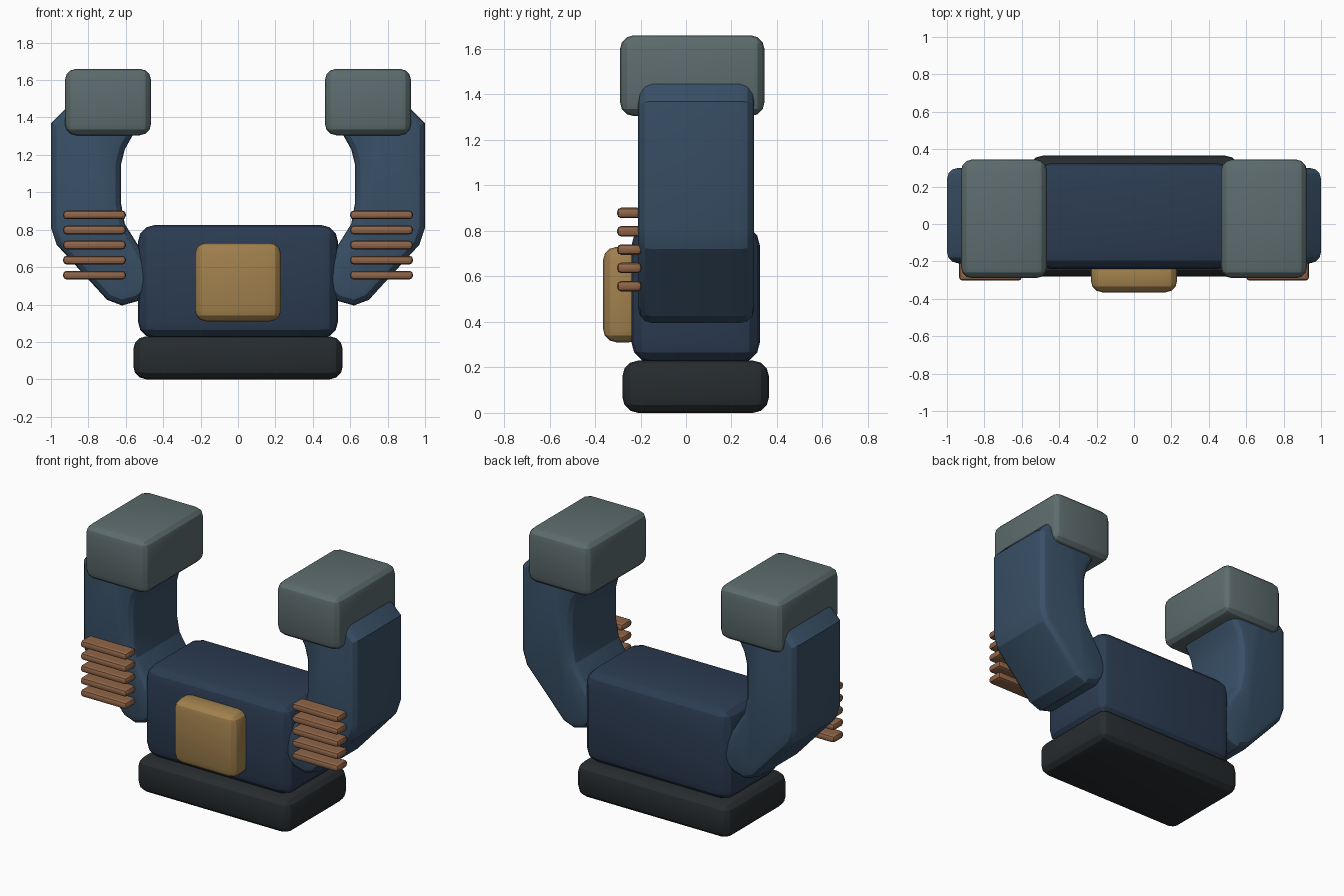
import bpy, bmesh

if "Cube" in bpy.data.objects:
    bpy.data.objects.remove(bpy.data.objects["Cube"])


def material(name, rgb):
    m = bpy.data.materials.new(name)
    m.diffuse_color = (*rgb, 1)
    m.use_nodes = True
    m.node_tree.nodes["Principled BSDF"].inputs["Base Color"].default_value = m.diffuse_color
    return m


NAVY = material("navy", (0.025, 0.045, 0.085))
BLUE = material("blue", (0.04, 0.08, 0.135))
BLACK = material("black", (0.02, 0.025, 0.028))
SLATE = material("slate", (0.11, 0.15, 0.155))
GOLD = material("gold", (0.36, 0.22, 0.075))
COPPER = material("copper", (0.28, 0.13, 0.065))


def finish(name, bm, mat):
    bmesh.ops.recalc_face_normals(bm, faces=bm.faces)
    me = bpy.data.meshes.new(name)
    bm.to_mesh(me)
    bm.free()
    me.materials.append(mat)
    ob = bpy.data.objects.new(name, me)
    bpy.context.collection.objects.link(ob)
    bpy.ops.object.select_all(action='DESELECT')
    bpy.context.view_layer.objects.active = ob
    ob.select_set(True)
    bpy.ops.object.shade_smooth_by_angle(angle=0.35)
    return ob


def rounded_box(name, x, y, z, bevel, mat, segments=3):
    """Box spanning the given (min, max) ranges, with rounded edges."""
    bm = bmesh.new()
    bmesh.ops.create_cube(bm, size=1)
    for v in bm.verts:
        for i, (lo, hi) in enumerate((x, y, z)):
            v.co[i] = (lo + hi) / 2 + v.co[i] * (hi - lo)
    bmesh.ops.bevel(bm, geom=bm.edges[:], offset=bevel, segments=segments,
                    profile=0.5, affect='EDGES')
    return finish(name, bm, mat)


# Arm outline in x/z: out of the body, up, then in under the pad
ARM = [(0.42, 0.52), (0.53, 0.42), (0.62, 0.395), (0.70, 0.425),
       (0.97, 0.72), (1.0, 0.81), (1.0, 1.37), (0.80, 1.57),
       (0.52, 1.38), (0.56, 1.31), (0.605, 1.23), (0.625, 1.15),
       (0.625, 0.94), (0.605, 0.83), (0.53, 0.71)]


def arm(name, side):
    bm = bmesh.new()
    rings = [[bm.verts.new((side * x, y, z)) for x, z in ARM]
             for y in (-0.21, 0.30)]
    caps = [bm.faces.new(r) for r in rings]
    n = len(ARM)
    for i in range(n):
        j = (i + 1) % n
        bm.faces.new((rings[0][i], rings[0][j], rings[1][j], rings[1][i]))
    bmesh.ops.recalc_face_normals(bm, faces=bm.faces)
    rim = list({e for f in caps for e in f.edges})
    bmesh.ops.bevel(bm, geom=rim, offset=0.06, segments=3, profile=0.5,
                    affect='EDGES')
    return finish(name, bm, BLUE)


# Base, body and front plate
rounded_box("base", (-0.56, 0.56), (-0.28, 0.365), (0, 0.23), 0.07, BLACK)
rounded_box("body", (-0.535, 0.535), (-0.24, 0.325), (0.22, 0.825), 0.09, NAVY)
rounded_box("front_plate", (-0.23, 0.23), (-0.365, -0.19), (0.31, 0.73), 0.06, GOLD)

# Arms with top pads and a stack of copper bars on the front
for side, label in ((-1, "left"), (1, "right")):
    def span(a, b):
        return tuple(sorted((side * a, side * b)))

    arm(label + "_arm", side)
    rounded_box(label + "_pad", span(0.465, 0.925), (-0.29, 0.345),
                (1.305, 1.66), 0.06, SLATE)
    for i in range(5):
        zc = 0.557 + 0.0805 * i
        rounded_box(f"{label}_bar_{i + 1}", span(0.60, 0.935), (-0.303, -0.195),
                    (zc - 0.023, zc + 0.023), 0.018, COPPER, 2)
